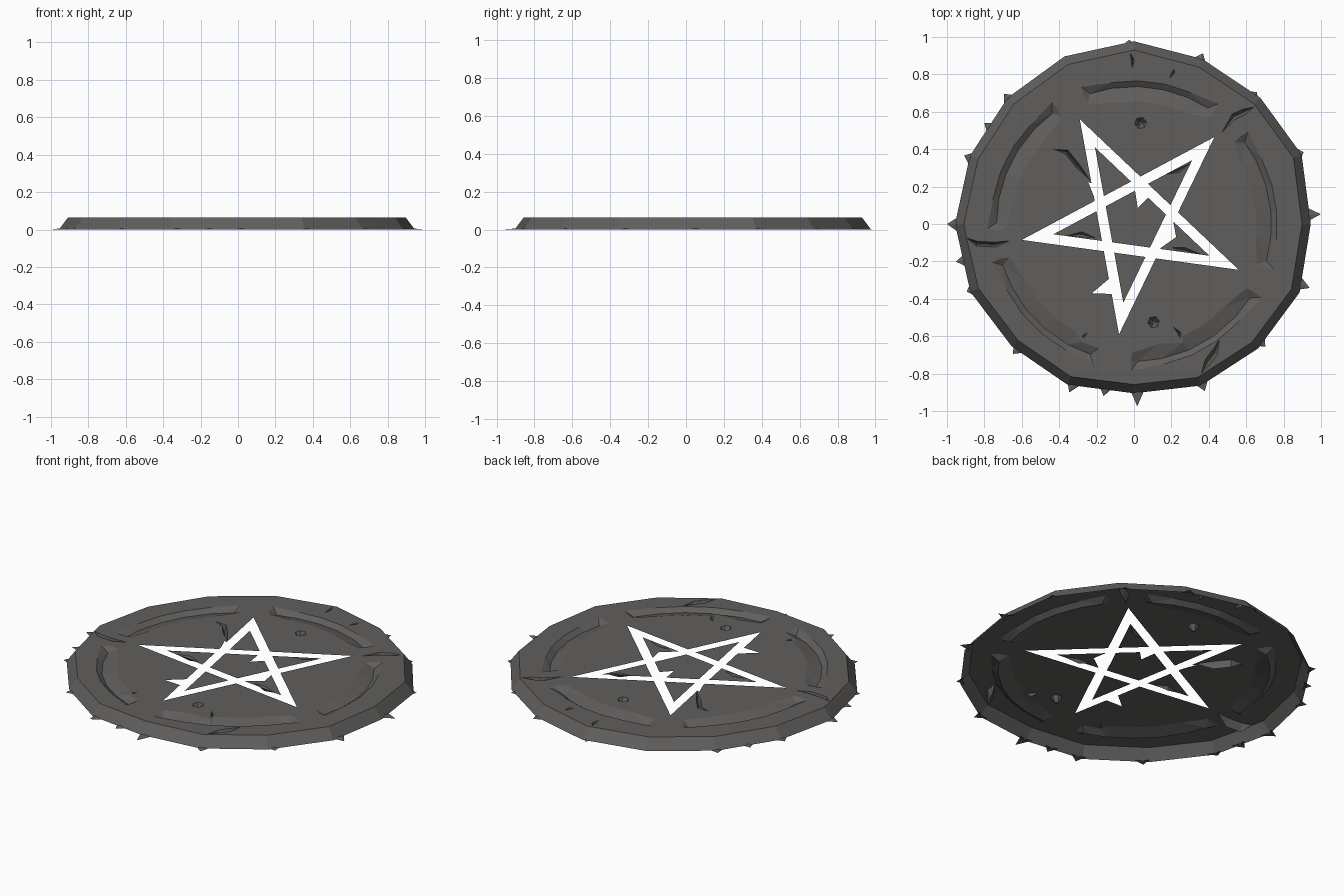
import bpy, math
from mathutils import Vector
from mathutils.geometry import delaunay_2d_cdt

if "Cube" in bpy.data.objects:
    bpy.data.objects.remove(bpy.data.objects["Cube"])

TOP = 0.063


def material(name, col):
    m = bpy.data.materials.new(name)
    m.diffuse_color = (*col, 1)
    m.use_nodes = True
    m.node_tree.nodes["Principled BSDF"].inputs["Base Color"].default_value = m.diffuse_color
    return m


stone = material("dark stone", (0.119, 0.114, 0.110))


def polar(r, deg):
    a = math.radians(deg)
    return Vector((r * math.cos(a), r * math.sin(a)))


def make(name, verts, faces, mats):
    me = bpy.data.meshes.new(name)
    me.from_pydata(verts, [], faces)
    for m in mats:
        me.materials.append(m)
    ob = bpy.data.objects.new(name, me)
    bpy.context.collection.objects.link(ob)
    return ob


# Plan drawing of the slab: points with heights, joined by lines
pts, zs, edges = [], [], []


def line(path, heights, closed=False):
    n = len(path)
    base = len(pts)
    pts.extend(Vector(p) for p in path)
    zs.extend(heights)
    for i in range(n if closed else n - 1):
        edges.append((base + i, base + (i + 1) % n))


# Outer rim: wide foot at the ground, narrower top edge
RADII = [.945, .97, .955, .955, .977, .97, .955, .95,
         .957, .947, .925, .93, .905, .935, .94, .958]
foot = [polar(r, i * 22.5) for i, r in enumerate(RADII)]
line(foot, [0] * 16, True)
line([polar(r - .047, i * 22.5) for i, r in enumerate(RADII)], [TOP] * 16, True)


# Arc grooves: steep outer wall, long soft inner slope
def groove(a0, a1, n=5):
    outer, mid, inner = [], [], []
    for i in range(n + 1):
        a = a0 + (a1 - a0) * i / n
        outer.append(polar(.766, a))
        mid.append(polar(.735, a))
        inner.append(polar(.655, a))
    for k, s in ((0, -1), (-1, 1)):
        a = (a0, a1)[k]
        outer[k] = polar(.785, a + s * 1)
        inner[k] = polar(.69, a + s * 1)
        mid[k] = polar(.735, a - s * 1.5)
    line(outer, [TOP] * (n + 1))
    line(inner, [TOP] * (n + 1))
    line(mid, [.04] * (n + 1))
    for k in (0, -1):
        end = polar(.735, (a0 - 1.5, a1 + 1.5)[k])
        line([outer[k], end, inner[k]], [TOP] * 3)
        line([outer[k], mid[k], inner[k]], [TOP, .04, TOP])


for a0, a1 in ((56, 110), (125, 181), (196, 253), (270, 329), (-17, 38)):
    groove(a0, a1)


# Cracks: V-shaped spindles along a path
def crack(path, w=.016, depth=.04):
    p = [Vector(q) for q in path]
    if len(p) == 2:
        d = p[1] - p[0]
        p.insert(1, p[0] + d * .45 + Vector((-d.y, d.x)) * .1)
    left, right = [p[0]], [p[0]]
    for i in range(1, len(p) - 1):
        d = (p[i + 1] - p[i - 1]).normalized()
        side = Vector((-d.y, d.x)) * w
        left.append(p[i] + side)
        right.append(p[i] - side)
    left.append(p[-1])
    right.append(p[-1])
    n = len(p)
    line(left, [TOP] * n)
    line(right, [TOP] * n)
    line(p, [TOP] + [TOP - depth] * (n - 2) + [TOP])


crack([(.47, .49), (.535, .575), (.59, .60), (.64, .625)], .016, .05)
crack([(-.895, -.075), (-.84, -.105), (-.74, -.11), (-.665, -.09)], .013, .05)
crack([(.36, -.80), (.395, -.735), (.43, -.69), (.455, -.62)], .018, .05)
crack([(-.43, .40), (-.36, .385), (-.30, .31), (-.235, .235)], .012)
for a, b in (((-.02, .915), (-.01, .83)), ((.215, .83), (.19, .78)),
             ((.21, -.55), (.26, -.635)), ((-.28, -.63), (-.25, -.58))):
    crack([a, b], .008, .02)
crack([(-.38, -.066), (-.28, -.055), (-.205, -.075)], .014, .02)
crack([(.20, -.125), (.27, -.14), (.36, -.163)], .014, .02)
crack([(.17, .265), (.24, .285), (.30, .325)], .01, .02)

# Small chipped pits
for c in ((.035, .54), (.105, -.525)):
    c = Vector(c)
    line([c + polar(.032, 60 * i + 10) for i in range(6)], [TOP] * 6, True)
    line([c + polar(.012, 120 * i) for i in range(3)], [.03] * 3, True)

# Star cut-out: five mitred bands plus chipped spurs
TIPS = [Vector(t) for t in ((-.29, .56), (.43, .465), (.56, -.245),
                            (-.08, -.59), (-.60, -.085))]


def meet(p, d, q, e):
    t = ((q.x - p.x) * e.y - (q.y - p.y) * e.x) / (d.x * e.y - d.y * e.x)
    return p + d * t


star = []
for i in range(5):
    a, b = TIPS[i], TIPS[(i + 2) % 5]
    d = (b - a).normalized()
    n = Vector((d.y, -d.x))
    if n.dot(a) > 0:
        n = -n
    m = a + n * .053
    star.append([a, b, meet(m, d, b, TIPS[(i + 4) % 5] - b),
                 meet(m, d, a, TIPS[(i + 3) % 5] - a)])
star += [[Vector(p) for p in tri] for tri in (
    [(.0, .215), (.095, .16), (.02, .085)],
    [(-.13, -.29), (-.10, -.375), (-.225, -.37)],
    [(-.20, .11), (-.21, .21), (-.245, .225)],
    [(.20, .07), (.225, -.07), (.14, -.13)])]
for poly in star:
    line(poly, [TOP] * len(poly), True)


def inside(p, poly):
    s = [(poly[i] - poly[i - 1]).cross(p - poly[i - 1]) for i in range(len(poly))]
    return min(s) > 0 or max(s) < 0


# Triangulate the plan and lift it into the carved slab (open underneath),
# leaving the star open
v2, _, tris, origin, _, _ = delaunay_2d_cdt(pts, edges, [], 0, 1e-5, True)
verts = []
for p, ids in zip(v2, origin):
    z = min((zs[i] for i in ids), default=TOP)
    verts.append((p.x, p.y, z))
solid = []
for t in tris:
    c = (v2[t[0]] + v2[t[1]] + v2[t[2]]) / 3
    if not any(inside(c, poly) for poly in star):
        solid.append(t)
make("carved_slab", verts, solid, [stone])


# Jagged flat chips lying around the foot of the rim
def rim(deg):
    k = int(deg // 22.5) % 16
    a, b = foot[k], foot[(k + 1) % 16]
    return meet(Vector((0, 0)), polar(1, deg), a, b - a).length


CHIPS = [(3, 1.0), (23, .985), (47, .965), (68, .985), (91.5, .985), (135, .985),
         (146, .965), (158, .98), (180, 1.0), (192, .972), (202, .965), (227, .95),
         (249, .965), (260, .935), (271, .975), (293, .97), (317, .96), (340, 1.0)]
cv, cf = [], []
for deg, r in CHIPS:
    q, b = rim(deg), len(cv)
    cv += [(*polar(r, deg), 0), (*polar(q - .02, deg + 2.8), 0),
           (*polar(q - .004, deg), .006), (*polar(q - .02, deg - 2.4), 0)]
    cf += [(b, b + 1, b + 2), (b, b + 2, b + 3)]
make("rim_chips", cv, cf, [stone])
